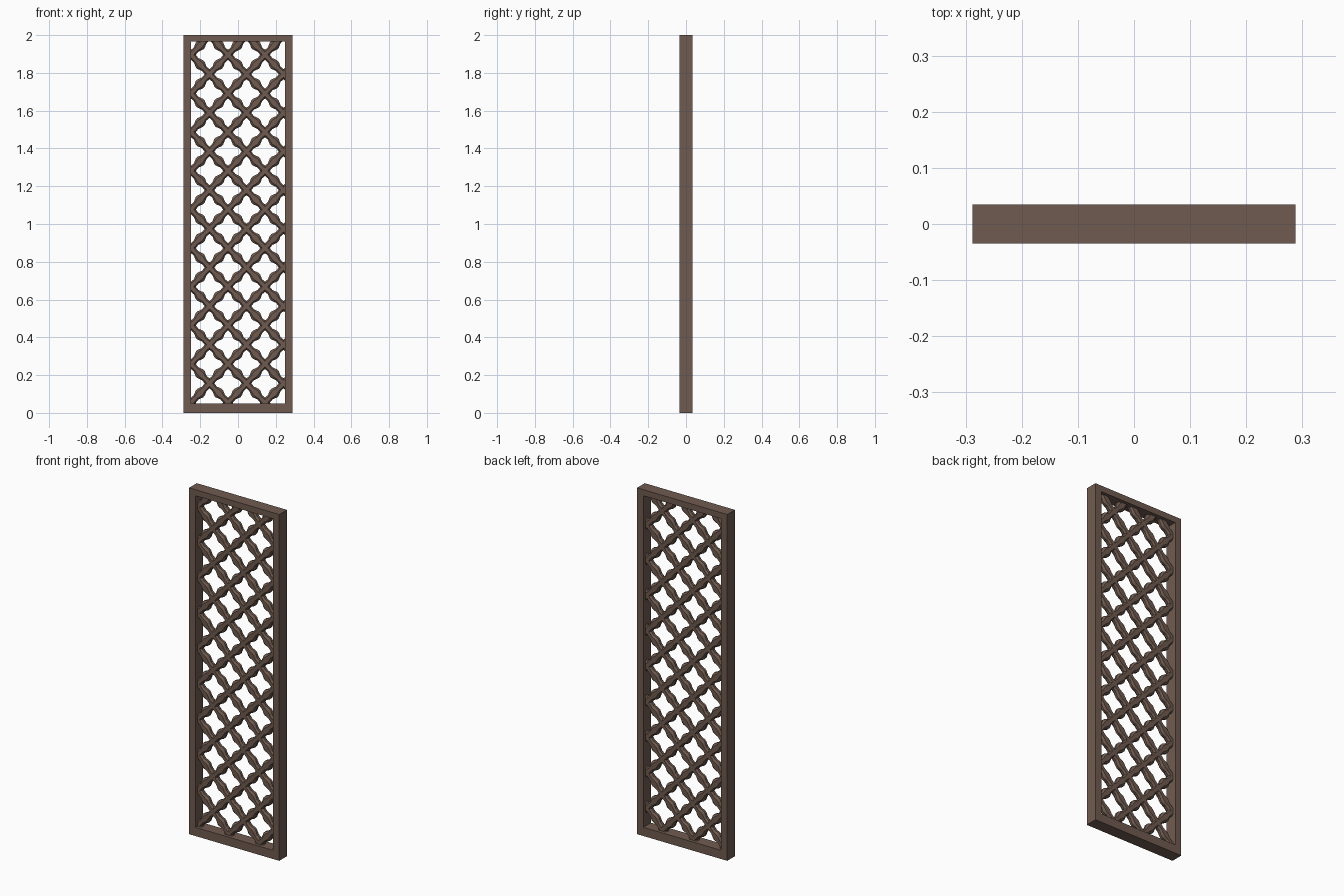
import bpy, bmesh, math
from mathutils import Vector

if "Cube" in bpy.data.objects:
    bpy.data.objects.remove(bpy.data.objects["Cube"])

wood = bpy.data.materials.new("dark brown wood")
wood.diffuse_color = (0.16, 0.105, 0.08, 1)
wood.use_nodes = True
wood.node_tree.nodes["Principled BSDF"].inputs["Base Color"].default_value = wood.diffuse_color

X0, X1, Z0, Z1 = -0.288, 0.288, 0.0, 2.0       # outer frame
IX0, IX1, IZ0, IZ1 = -0.248, 0.248, 0.05, 1.965  # inner opening
D = 0.035                                       # half depth of frame


def finish(bm, name):
    bmesh.ops.recalc_face_normals(bm, faces=bm.faces)
    me = bpy.data.meshes.new(name)
    bm.to_mesh(me)
    bm.free()
    me.materials.append(wood)
    ob = bpy.data.objects.new(name, me)
    bpy.context.collection.objects.link(ob)
    return ob


# mitred frame bars
outer = [(X0, Z0), (X1, Z0), (X1, Z1), (X0, Z1)]
inner = [(IX0, IZ0), (IX1, IZ0), (IX1, IZ1), (IX0, IZ1)]
for i, name in enumerate(["frame_bottom", "frame_right", "frame_top", "frame_left"]):
    j = (i + 1) % 4
    bm = bmesh.new()
    quad = [outer[i], outer[j], inner[j], inner[i]]
    f = [bm.verts.new((x, -D, z)) for x, z in quad]
    b = [bm.verts.new((x, D, z)) for x, z in quad]
    bm.faces.new(f)
    bm.faces.new(b[::-1])
    for k in range(4):
        bm.faces.new((f[k], b[k], b[(k + 1) % 4], f[(k + 1) % 4]))
    finish(bm, name)

# lattice of diagonal bars, each piece swelling in the middle to form cusps
PX, PZ = 0.098, 0.1023        # half periods
CX, CZ = -0.053, 1.793        # centre of one opening
HD = 0.017                    # half depth of lattice
half = [(0, .022), (.12, .0185), (.28, .0165), (.39, .023), (.46, .027)]
stations = half + [(1 - t, w) for t, w in reversed(half)]
section = [(-1, -.4), (-.55, -1), (.55, -1), (1, -.4),
           (1, .4), (.55, 1), (-.55, 1), (-1, .4)]


def add_piece(bm, a, b):
    side = Vector((-(b - a).z, 0, (b - a).x)).normalized()
    rings = []
    for t, w in stations:
        c = a.lerp(b, t)
        rings.append([bm.verts.new(c + side * (u * w) + Vector((0, v * HD, 0)))
                      for u, v in section])
    for r, s in zip(rings, rings[1:]):
        for k in range(8):
            m = (k + 1) % 8
            bm.faces.new((r[k], r[m], s[m], s[k]))
    bm.faces.new(rings[0][::-1])
    bm.faces.new(rings[-1])


for sx, name in ((1, "lattice_rising_bars"), (-1, "lattice_falling_bars")):
    bm = bmesh.new()
    for i in range(-4, 6):
        for j in range(-19, 4):
            if (i + j) % 2 == 0:
                continue          # openings sit on even cells, crossings on odd
            a = Vector((CX + i * PX, 0, CZ + j * PZ))
            b = a + Vector((sx * PX, 0, PZ))
            add_piece(bm, a, b)
    # trim to the frame, with ends tucked inside it
    for co, no in (((IX0 - .015, 0, 0), (-1, 0, 0)), ((IX1 + .015, 0, 0), (1, 0, 0)),
                   ((0, 0, IZ0 - .015), (0, 0, -1)), ((0, 0, IZ1 + .015), (0, 0, 1))):
        bmesh.ops.bisect_plane(bm, geom=bm.verts[:] + bm.edges[:] + bm.faces[:],
                               plane_co=co, plane_no=no, clear_outer=True)
    finish(bm, name)
